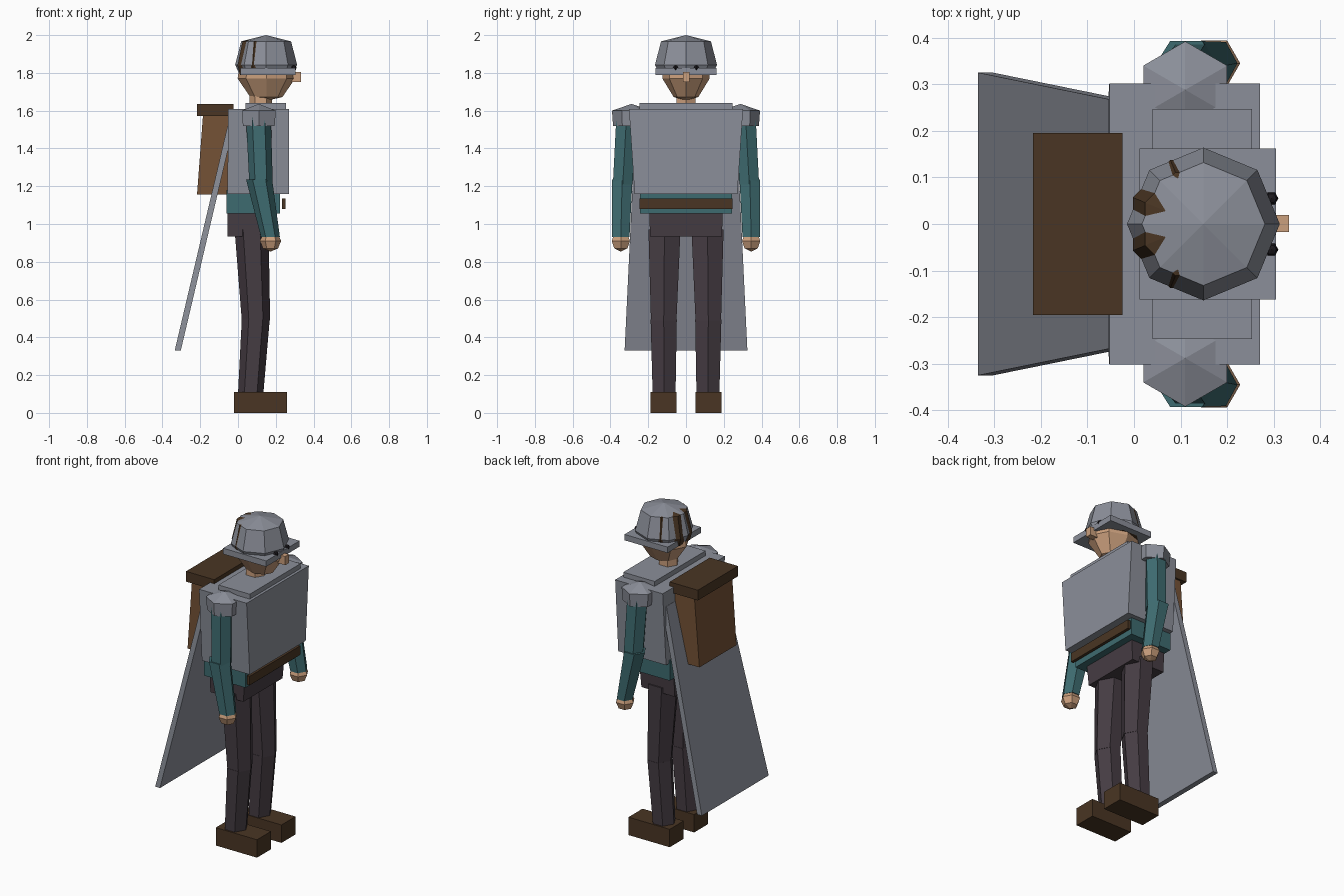
import bpy
import bmesh
from math import sin, cos, pi, sqrt

if "Cube" in bpy.data.objects:
    bpy.data.objects.remove(bpy.data.objects["Cube"], do_unlink=True)


def material(name, r, g, b):
    m = bpy.data.materials.new(name)
    m.use_nodes = True
    m.diffuse_color = (r, g, b, 1)
    m.node_tree.nodes["Principled BSDF"].inputs["Base Color"].default_value = (r, g, b, 1)
    m.node_tree.nodes["Principled BSDF"].inputs["Roughness"].default_value = 0.9
    return m


STEEL = material("steel grey", 0.26, 0.275, 0.32)
TEAL = material("teal cloth", 0.048, 0.147, 0.162)
TROUSER = material("dark plum cloth", 0.061, 0.046, 0.057)
LEATHER = material("dark leather", 0.067, 0.036, 0.017)
CANVAS = material("tan leather", 0.18, 0.085, 0.037)
SKIN = material("skin", 0.6, 0.35, 0.205)
BLACK = material("eye black", 0.012, 0.01, 0.013)


def loft(name, mat, rings, sides=6, phase=0.0):
    """Skin stacked horizontal rings (x, y, z, radius_x, radius_y), bottom to top."""
    bm = bmesh.new()
    loops = []
    for x, y, z, rx, ry in rings:
        angles = [phase + 2 * pi * i / sides for i in range(sides)]
        loops.append([bm.verts.new((x + rx * cos(a), y + ry * sin(a), z)) for a in angles])
    for low, high in zip(loops, loops[1:]):
        for i in range(sides):
            j = (i + 1) % sides
            bm.faces.new((low[i], low[j], high[j], high[i]))
    bm.faces.new(loops[0][::-1])
    bm.faces.new(loops[-1])
    bmesh.ops.remove_doubles(bm, verts=bm.verts, dist=0.0005)
    bmesh.ops.recalc_face_normals(bm, faces=bm.faces)
    mesh = bpy.data.meshes.new(name)
    bm.to_mesh(mesh)
    bm.free()
    mesh.materials.append(mat)
    obj = bpy.data.objects.new(name, mesh)
    bpy.context.collection.objects.link(obj)
    return obj


def block(name, mat, bottom, top):
    """Box between two rectangles given as (x_min, x_max, y_centre, half_y, z)."""
    rings = [((a + b) / 2, y, z, (b - a) / sqrt(2), h * sqrt(2))
             for a, b, y, h, z in (bottom, top)]
    return loft(name, mat, rings, 4, pi / 4)


def box(name, mat, x0, x1, y, half, z0, z1):
    return block(name, mat, (x0, x1, y, half, z0), (x0, x1, y, half, z1))


def ball(name, mat, x, y, z, r, sides=6, rows=4):
    rings = [(x, y, z - r * cos(pi * k / rows), r * sin(pi * k / rows), r * sin(pi * k / rows))
             for k in range(rows + 1)]
    return loft(name, mat, rings, sides)


# Torso and clothing
block("breastplate", STEEL, (-0.055, 0.27, 0, 0.272, 1.16), (-0.053, 0.27, 0, 0.302, 1.61))
box("collar_plate", STEEL, 0.04, 0.253, 0, 0.247, 1.6, 1.64)
box("tunic_hem", TEAL, -0.06, 0.222, 0, 0.243, 1.055, 1.18)
box("belt", LEATHER, 0.234, 0.252, 0, 0.247, 1.08, 1.135)
block("hips", TROUSER, (-0.055, 0.17, 0, 0.19, 0.935), (-0.055, 0.18, 0, 0.195, 1.07))

# Cape and backpack
block("cape", STEEL, (-0.335, -0.303, 0, 0.325, 0.33), (-0.055, -0.023, 0, 0.268, 1.52))
block("backpack", CANVAS, (-0.217, -0.05, 0, 0.18, 1.155), (-0.185, -0.035, 0, 0.183, 1.58))
box("backpack_lid", LEATHER, -0.217, -0.025, 0, 0.195, 1.572, 1.635)

# Head
loft("neck", SKIN, [(0.12, 0, 1.6, 0.06, 0.058), (0.12, 0, 1.72, 0.06, 0.058)])
loft("head", SKIN, [(0.15, 0, 1.652, 0, 0), (0.15, 0, 1.672, 0.085, 0.065),
                    (0.15, 0, 1.77, 0.152, 0.125), (0.15, 0, 1.82, 0.145, 0.125)], 8)
box("nose", SKIN, 0.28, 0.333, 0.001, 0.018, 1.752, 1.805)


def dome(name, mat, x, profile, phase):
    loft(name, mat, [(x, 0, z, r, r) for r, z in profile], 8, phase)


# Helmet, with hair showing through at the back
dome("helmet", STEEL, 0.149,
     [(0.145, 1.8), (0.164, 1.843), (0.132, 1.967), (0, 2.0)], 0)
dome("hair", LEATHER, 0.135,
     [(0.135, 1.79), (0.149, 1.84), (0.12, 1.967), (0, 1.992)], pi / 8)
box("helmet_brim", STEEL, 0.012, 0.305, 0, 0.162, 1.79, 1.826)

# Paired parts
for side, s in (("left", 1), ("right", -1)):
    ball(side + "_eye", BLACK, 0.295, s * 0.055, 1.826, 0.015)

    loft(side + "_shoulder_plate", STEEL,
         [(0.11, s * 0.288, 1.52, 0.097, 0.098), (0.11, s * 0.288, 1.6, 0.104, 0.104),
          (0.11, s * 0.288, 1.636, 0, 0)], 6, pi / 6)
    loft(side + "_upper_arm", TEAL,
         [(0.108, s * 0.315, 1.57, 0.066, 0.062), (0.122, s * 0.335, 1.21, 0.062, 0.06)])
    loft(side + "_forearm", TEAL,
         [(0.172, s * 0.345, 0.93, 0.05, 0.053), (0.112, s * 0.338, 1.235, 0.069, 0.063)])
    ball(side + "_hand", SKIN, 0.172, s * 0.345, 0.91, 0.056)

    loft(side + "_thigh", TROUSER,
         [(0.095, s * 0.118, 0.49, 0.075, 0.078), (0.072, s * 0.114, 0.97, 0.09, 0.098)])
    loft(side + "_shin", TROUSER,
         [(0.067, s * 0.116, 0.1, 0.067, 0.07), (0.094, s * 0.118, 0.495, 0.074, 0.08)])
    box(side + "_boot", LEATHER, -0.02, 0.26, s * 0.119, 0.068, 0, 0.11)
